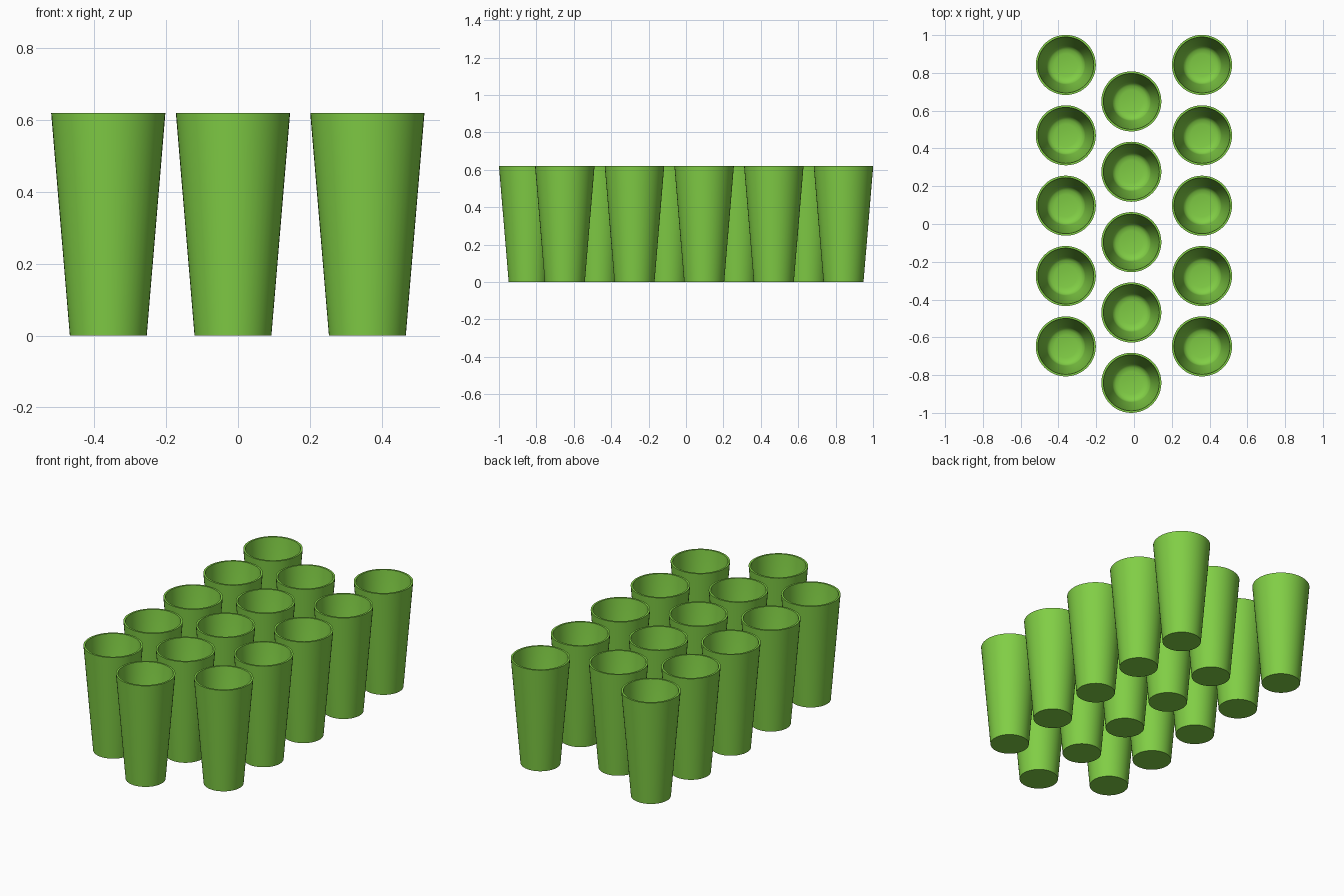
import bpy, bmesh, math

if "Cube" in bpy.data.objects:
    bpy.data.objects.remove(bpy.data.objects["Cube"])

SEGMENTS = 48
# Cup profile (radius, z): outer bottom, outer rim, inner rim, rounded inner floor
PROFILE = [(0.107, 0.0), (0.159, 0.62), (0.148, 0.62), (0.103, 0.045),
           (0.096, 0.028), (0.082, 0.018), (0.06, 0.013)]

green = bpy.data.materials.new("green")
green.diffuse_color = (0.22, 0.62, 0.06, 1)
green.use_nodes = True
green.node_tree.nodes["Principled BSDF"].inputs["Base Color"].default_value = green.diffuse_color


def make_cup_mesh():
    bm = bmesh.new()
    rings = []
    for r, z in PROFILE:
        rings.append([bm.verts.new((r * math.cos(2 * math.pi * i / SEGMENTS),
                                    r * math.sin(2 * math.pi * i / SEGMENTS), z))
                      for i in range(SEGMENTS)])
    for a, b in zip(rings, rings[1:]):
        for i in range(SEGMENTS):
            j = (i + 1) % SEGMENTS
            bm.faces.new((a[i], a[j], b[j], b[i]))
    # Underside and inner floor
    bm.faces.new(list(reversed(rings[0])))
    bm.faces.new(rings[-1])
    bmesh.ops.recalc_face_normals(bm, faces=bm.faces)
    # Smooth walls, sharp rim and foot
    for f in bm.faces:
        f.smooth = True
    for e in bm.edges:
        if e.calc_face_angle(0) > math.radians(40):
            e.smooth = False
    mesh = bpy.data.meshes.new("cup")
    bm.to_mesh(mesh)
    bm.free()
    mesh.materials.append(green)
    return mesh


# Three staggered rows of five cups
cup_mesh = make_cup_mesh()
PITCH = 0.3725
ROWS = [("left_cup", -0.361, -0.648), ("middle_cup", -0.014, -0.841), ("right_cup", 0.36, -0.648)]
for name, x, y0 in ROWS:
    for k in range(5):
        cup = bpy.data.objects.new(f"{name}_{k + 1}", cup_mesh)
        cup.location = (x, y0 + PITCH * k, 0)
        bpy.context.collection.objects.link(cup)
